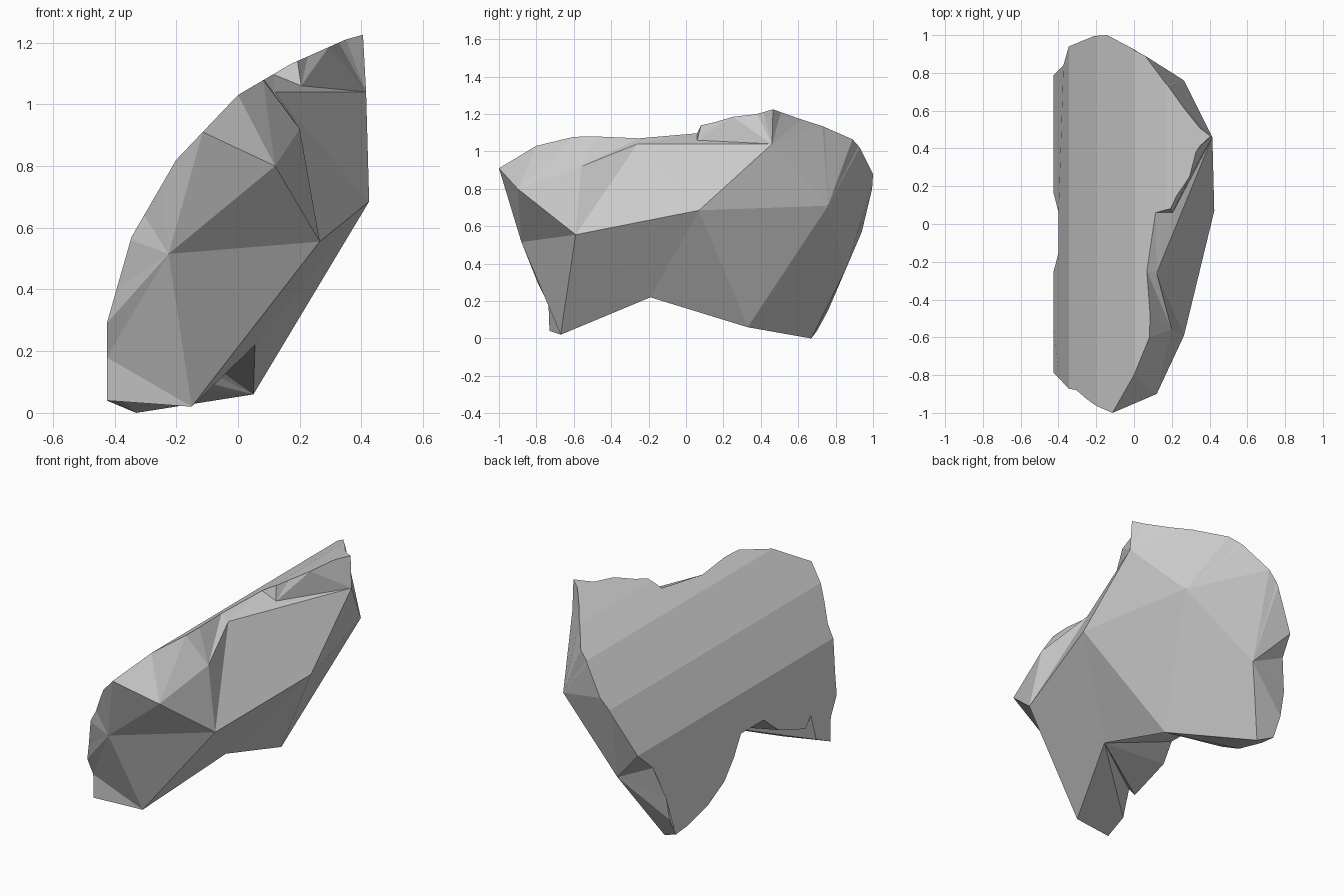
import bpy, bmesh
from mathutils import Vector

if "Cube" in bpy.data.objects:
    bpy.data.objects.remove(bpy.data.objects["Cube"])

# Curved outer shell profile as (z, x), swept along y
PROFILE = [(0, -.425), (.29, -.425), (.57, -.345), (.82, -.2),
           (1.03, 0), (1.13, .17), (1.21, .35), (1.225, .405)]

# Facet corners of the broken side: a ring by name, then two inner peaks
CORNERS = {
    'I': (-.225, -.88, .515), 'J': (.12, -.9, .8), 'K': (.2, -.56, .92),
    'N': (.12, -.26, 1.04), 'L': (.205, .06, 1.06), 'C': (.415, .46, 1.04),
    'E': (.265, .76, .71), 'M': (-.15, .85, .36), 'H': (-.33, .67, 0),
    'F': (.05, .33, .06), 'P': (.055, -.19, .22), 'G': (-.15, -.67, .02),
    'A': (.265, -.59, .555), 'B': (.425, .07, .685),
}
RING = 'IJKNLCEMHFPG'
FACETS = 'IJA JKA KNA NBA NCB NLC CEB EFB EMF MHF FPB PAB PGA GIA'.split()

# Ragged shell outline in (y, z), grouped by the corner each part breaks towards
OUTLINE = {
    'J': [(-1, .91), (-.8, 1.03)],
    'K': [(-.6, 1.078), (-.48, 1.08)],
    'N': [(-.25, 1.07)],
    'L': [(.06, 1.097), (.08, 1.14), (.15, 1.155)],
    'C': [(.25, 1.185), (.38, 1.2), (.465, 1.225), (.62, 1.17)],
    'E': [(.73, 1.135), (.89, 1.065), (.93, 1.02)],
    'M': [(1, .88), (.995, .8), (.94, .57), (.84, .47), (.79, .29)],
    'H': [(.76, .15), (.7, .04), (.6, .05)],
    'F': [(.4, .1), (.25, .18), (.15, .3)],
    'P': [(.06, .38), (-.15, .38), (-.25, .29), (-.5, .2), (-.55, .26)],
    'G': [(-.6, .1), (-.73, .04)],
    'I': [(-.735, .18), (-.79, .29), (-.82, .4), (-.87, .56), (-.88, .64), (-.93, .74)],
}


def shell_x(z):
    for (z0, x0), (z1, x1) in zip(PROFILE, PROFILE[1:]):
        if z <= z1 + 1e-6:
            return x0 + (x1 - x0) * (z - z0) / (z1 - z0)
    return PROFILE[-1][1]


# Outline with extra points where it crosses a profile crease
base = [(y, z, c) for c, pts in OUTLINE.items() for y, z in pts]
rim = []
for (y0, z0, c), (y1, z1, _) in zip(base, base[1:] + base[:1]):
    rim.append((y0, z0, c))
    cuts = [(k - z0) / (z1 - z0) for k, _ in PROFILE
            if min(z0, z1) + 1e-4 < k < max(z0, z1) - 1e-4]
    rim += [(y0 + (y1 - y0) * t, z0 + (z1 - z0) * t, c) for t in sorted(cuts)]

bm = bmesh.new()

# Shell: flat outline, split along the creases, then bent to the profile
bm.faces.new([bm.verts.new((0, y, z)) for y, z, _ in rim])
for k, _ in PROFILE[1:-1]:
    bmesh.ops.bisect_plane(bm, geom=bm.verts[:] + bm.edges[:] + bm.faces[:],
                           dist=1e-5, plane_co=(0, 0, k), plane_no=(0, 0, 1))
for v in bm.verts:
    v.co.x = shell_x(v.co.z)


def tri(*points):
    bm.faces.new([bm.verts.new(p) for p in points])


# Broken side: large facets
for names in FACETS:
    tri(*[CORNERS[n] for n in names])

# Chipped band between the shell rim and the ring of corners
for (y0, z0, c0), (y1, z1, c1) in zip(rim, rim[1:] + rim[:1]):
    a, b = Vector((shell_x(z0), y0, z0)), Vector((shell_x(z1), y1, z1))
    tri(a, b, CORNERS[c0])
    if c0 != c1:
        tri(b, CORNERS[c0], CORNERS[c1])

bmesh.ops.remove_doubles(bm, verts=bm.verts[:], dist=1e-4)
bmesh.ops.recalc_face_normals(bm, faces=bm.faces[:])

mesh = bpy.data.meshes.new("rock_shard")
bm.to_mesh(mesh)
bm.free()
shard = bpy.data.objects.new("rock_shard", mesh)
bpy.context.collection.objects.link(shard)
